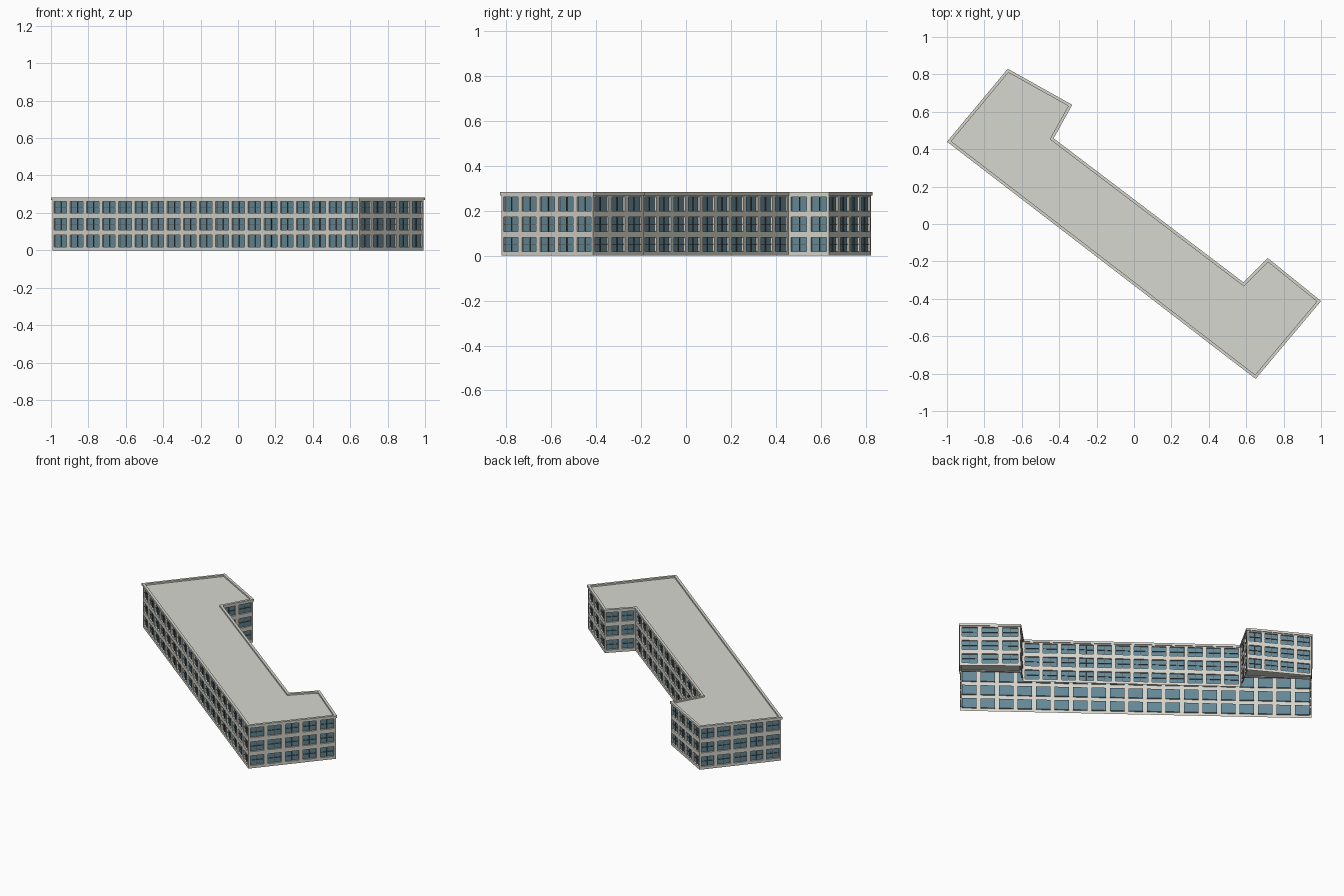
import bpy, bmesh
from mathutils import Vector

if "Cube" in bpy.data.objects:
    bpy.data.objects.remove(bpy.data.objects["Cube"])


def material(name, rgb):
    m = bpy.data.materials.new(name)
    m.use_nodes = True
    m.diffuse_color = (*rgb, 1)
    m.node_tree.nodes["Principled BSDF"].inputs["Base Color"].default_value = (*rgb, 1)
    return m


WALL = material("pale stone", (0.67, 0.66, 0.60))
GLASS = material("blue glass", (0.13, 0.25, 0.31))
FRAME = material("dark frame", (0.08, 0.09, 0.09))
ROOF = material("grey roof", (0.67, 0.68, 0.62))

# Building outline, counter-clockwise, starting at the long front wall
OUTLINE = [Vector(p) for p in ((-1, .44), (.65, -.828), (1, -.412), (.715, -.182),
                               (.585, -.312), (-.43, .458), (-.33, .637), (-.675, .83))]
NAMES = ("front_wall", "left_end_wall", "left_wing_back_wall", "left_wing_inner_wall",
         "back_wall", "right_wing_inner_wall", "right_wing_back_wall", "right_end_wall")
HEIGHT, PITCH = .28, .109
RECESS, BAR_DEPTH, BAR_HALF = .01, .005, .001
N = len(OUTLINE)


def inset(d):
    """Outline moved inward by d."""
    pts = []
    for i, p in enumerate(OUTLINE):
        a = (p - OUTLINE[i - 1]).normalized()
        b = (OUTLINE[(i + 1) % N] - p).normalized()
        na, nb = Vector((-a.y, a.x)), Vector((-b.y, b.x))
        pts.append(p + (na + nb) * d / (1 + na.dot(nb)))
    return pts


def finish(bm, name, mats):
    me = bpy.data.meshes.new(name)
    bm.to_mesh(me)
    bm.free()
    for m in mats:
        me.materials.append(m)
    ob = bpy.data.objects.new(name, me)
    bpy.context.collection.objects.link(ob)


def ring(name, outer, inner, z0, z1, mat):
    """Closed band that follows the outline."""
    bm = bmesh.new()
    loops = [[bm.verts.new((p.x, p.y, z)) for p in inset(d)]
             for d, z in ((outer, z0), (outer, z1), (inner, z1), (inner, z0))]
    for k in range(4):
        a, b = loops[k], loops[(k + 1) % 4]
        for i in range(N):
            j = (i + 1) % N
            bm.faces.new((a[i], b[i], b[j], a[j]))
    bmesh.ops.recalc_face_normals(bm, faces=bm.faces)
    finish(bm, name, [mat])


def wall(name, a, b):
    """Sheet wall with a grid of recessed, cross-barred windows."""
    along = (b - a).normalized()
    inward = Vector((-along.y, along.x))
    length = (b - a).length
    cols = round(length / PITCH)
    step = length / cols
    bm = bmesh.new()

    def face(pts, mat=0):
        vs = []
        for u, z, d in pts:
            p = a + along * u + inward * d
            vs.append(bm.verts.new((p.x, p.y, z)))
        bm.faces.new(vs).material_index = mat

    def panel(u0, u1, z0, z1, depth, base, mat, side_mat):
        """Rectangle at one depth, joined by its four sides to another depth."""
        rim = [(u0, z0), (u1, z0), (u1, z1), (u0, z1)]
        face([(*p, depth) for p in rim], mat)
        for s in range(4):
            p, q = rim[s], rim[(s + 1) % 4]
            face([(*p, base), (*q, base), (*q, depth), (*p, depth)], side_mat)

    us, zs = [0], [0]
    for i in range(cols):
        us += [(i + .11) * step, (i + .89) * step]
    for k in range(3):
        zs += [.018 + .09 * k, .081 + .09 * k]
    us.append(length)
    zs.append(HEIGHT - .002)

    for i in range(len(us) - 1):
        for k in range(len(zs) - 1):
            u0, u1, z0, z1 = us[i], us[i + 1], zs[k], zs[k + 1]
            if i % 2 and k % 2:
                panel(u0, u1, z0, z1, RECESS, 0, 1, 0)
                # Slim upright and cross bars
                um, zm, d = (u0 + u1) / 2, (z0 + z1) / 2, RECESS - BAR_DEPTH
                panel(um - BAR_HALF, um + BAR_HALF, z0, z1, d, RECESS, 2, 2)
                panel(u0, u1, zm - BAR_HALF, zm + BAR_HALF, d, RECESS, 2, 2)
            else:
                face([(u0, z0, 0), (u1, z0, 0), (u1, z1, 0), (u0, z1, 0)])
    finish(bm, name, [WALL, GLASS, FRAME])


# Walls
corners = inset(.005)
for i, name in enumerate(NAMES):
    wall(name, corners[i], corners[(i + 1) % N])

# Roof sheet inside a low parapet
bm = bmesh.new()
bm.faces.new([bm.verts.new((p.x, p.y, HEIGHT - .008)) for p in inset(.006)])
finish(bm, "roof", [ROOF])
ring("parapet", 0, .016, HEIGHT - .012, HEIGHT + .002, WALL)
